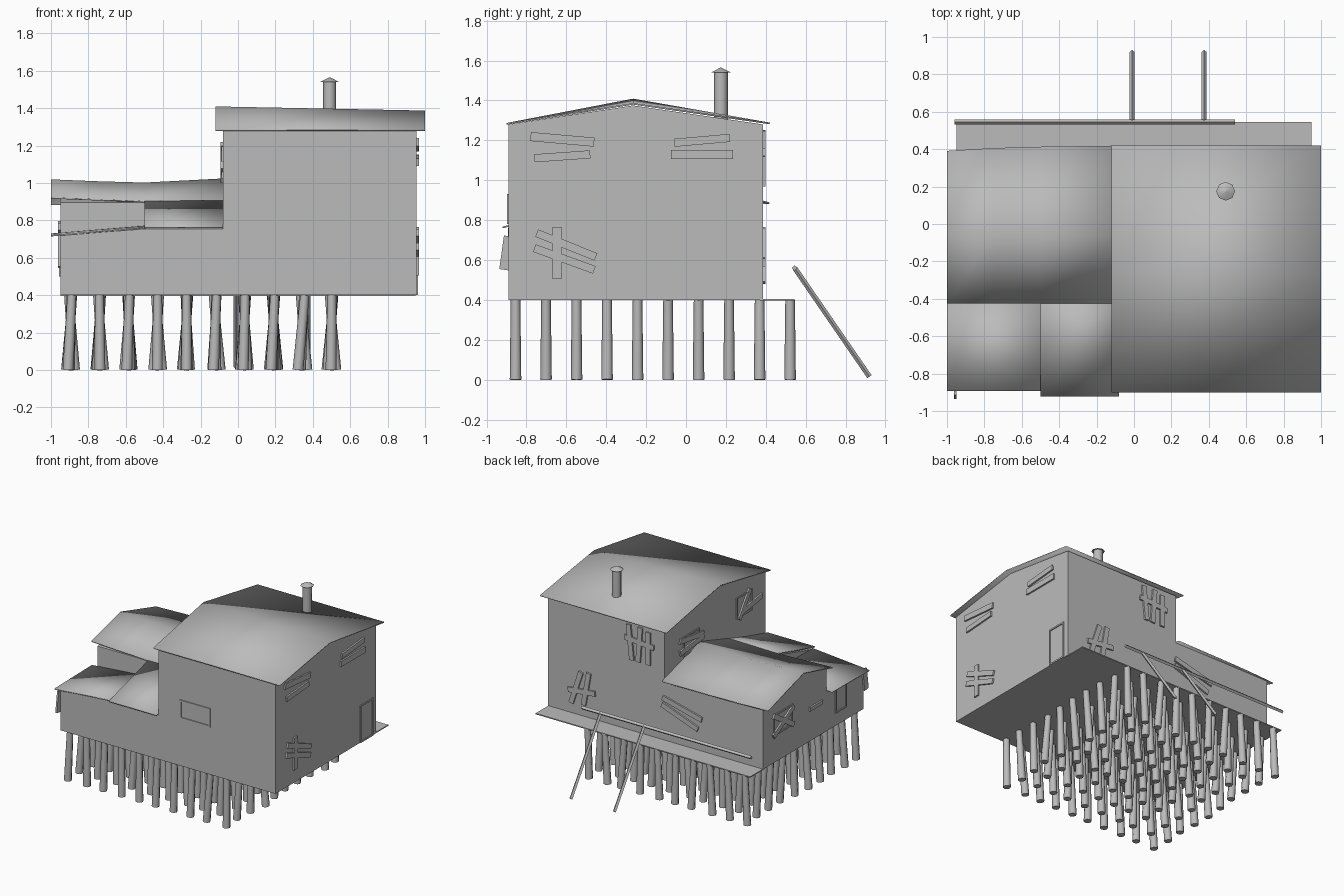
import bpy, bmesh, math, random
from mathutils import Matrix, Vector

random.seed(4)
if "Cube" in bpy.data.objects:
    bpy.data.objects.remove(bpy.data.objects["Cube"])

grey = bpy.data.materials.new("weathered_grey")
grey.use_nodes = True
COL = (0.5, 0.5, 0.5, 1)
grey.diffuse_color = COL
grey.node_tree.nodes["Principled BSDF"].inputs["Base Color"].default_value = COL


def finish(name, bm, smooth=False):
    bmesh.ops.recalc_face_normals(bm, faces=bm.faces)
    me = bpy.data.meshes.new(name)
    bm.to_mesh(me)
    bm.free()
    me.materials.append(grey)
    if smooth:
        me.shade_smooth()
    ob = bpy.data.objects.new(name, me)
    bpy.context.collection.objects.link(ob)
    return ob


def loft(name, sections, smooth=False, closed=True):
    """Bridge matching cross-sections; closed ones become capped solids."""
    bm = bmesh.new()
    rows = [[bm.verts.new(p) for p in s] for s in sections]
    n = len(rows[0])
    for a, b in zip(rows, rows[1:]):
        for i in range(n if closed else n - 1):
            j = (i + 1) % n
            bm.faces.new((a[i], a[j], b[j], b[i]))
    if closed:
        bm.faces.new(rows[0])
        bm.faces.new(rows[-1])
    return finish(name, bm, smooth)


def prism(name, x0, x1, profile):
    return loft(name, [[(x, y, z) for y, z in profile] for x in (x0, x1)])


def rod(name, a, b, r1, r2, sides=8):
    a, b = Vector(a), Vector(b)
    bm = bmesh.new()
    rot = (b - a).to_track_quat('Z', 'Y').to_matrix().to_4x4()
    bmesh.ops.create_cone(bm, cap_ends=True, segments=sides, radius1=r1, radius2=r2,
                          depth=(b - a).length,
                          matrix=Matrix.Translation((a + b) / 2) @ rot)
    ob = finish(name, bm, sides > 4)
    if sides > 4:
        bpy.context.view_layer.objects.active = ob
        bpy.ops.object.select_all(action='DESELECT')
        ob.select_set(True)
        bpy.ops.object.shade_smooth_by_angle(angle=math.radians(50))
    return ob


def board(name, wall, u, z, length, width, angle=0, thick=0.014):
    """Plank lying on a wall: wall = (axis, sign, position), u = place along the wall."""
    axis, sign, pos = wall
    n = Vector((sign, 0, 0)) if axis == 'x' else Vector((0, sign, 0))
    along = Vector((0, 1, 0)) if axis == 'x' else Vector((1, 0, 0))
    c = n * (sign * pos + thick / 2 - 0.001) + along * u + Vector((0, 0, z))
    t = math.radians(angle)
    up = Vector((0, 0, 1))
    d, w = along * math.cos(t) + up * math.sin(t), up * math.cos(t) - along * math.sin(t)
    m = Matrix((d * length, w * width, n * thick)).transposed().to_4x4()
    bm = bmesh.new()
    bmesh.ops.create_cube(bm, size=1, matrix=Matrix.Translation(c) @ m)
    return finish(name, bm)


def frame(name, wall, u, z, w, h, bar=0.012):
    for s in (-1, 1):
        board(name + "_side", wall, u + s * (w - bar) / 2, z, bar, h, thick=0.008)
        board(name + "_rail", wall, u, z + s * (h - bar) / 2, w, bar, thick=0.008)


# House bodies
prism("main_house", -0.08, 0.955,
      [(-0.89, 0.4), (0.385, 0.4), (0.385, 1.28), (-0.265, 1.375), (-0.89, 1.28)])
prism("side_wing", -0.95, -0.07,
      [(-0.42, 0.4), (0.385, 0.4), (0.385, 0.885), (-0.06, 0.99), (-0.42, 0.895)])
prism("lean_to", -0.5, -0.07, [(-0.89, 0.4), (-0.41, 0.4), (-0.41, 0.89), (-0.89, 0.755)])
loft("front_shed", [[(x, -0.89, 0.4), (x, -0.41, 0.4), (x, -0.41, t), (x, -0.89, t)]
                    for x, t in ((-0.95, 0.72), (-0.49, 0.755))])

# Main roof
def slab(name, sections, thick=0.008):
    ob = loft(name, sections, True, closed=False)
    mod = ob.modifiers.new("thickness", 'SOLIDIFY')
    mod.thickness, mod.offset = thick, 0
    bpy.context.view_layer.objects.active = ob
    bpy.ops.object.select_all(action='DESELECT')
    ob.select_set(True)
    bpy.ops.object.shade_smooth_by_angle(angle=math.radians(40))

slab("main_roof", [[(x, -0.9, 1.283), (x, -0.265, r), (x, 0.42, 1.285)]
                   for x, r in ((-0.12, 1.405), (1.0, 1.383))])

# Sagging roofs of the wing, lean-to and shed
slab("wing_roof", [[(x, -0.425, e), (x, -0.06, r), (x, b, 0.885)]
                   for x, r, e, b in ((-1.0, 1.015, 0.92, 0.39), (-0.75, 1.005, 0.91, 0.405),
                                      (-0.5, 0.998, 0.9, 0.412), (-0.08, 1.02, 0.905, 0.418))])
slab("lean_to_roof", [[(x, -0.92, 0.763), (x, -0.65, 0.835), (x, -0.42, e)]
                      for x, e in ((-0.5, 0.9), (-0.08, 0.905))])
slab("shed_roof", [[(x, -0.893, z), (x, -0.42, z + 0.008)]
                   for x, z in ((-1.0, 0.718), (-0.495, 0.76))])

# Chimney with conical cap
rod("chimney", (0.49, 0.175, 1.25), (0.49, 0.175, 1.54), 0.035, 0.035)
rod("chimney_cap", (0.49, 0.175, 1.54), (0.49, 0.175, 1.565), 0.05, 0.002)

# Rear walkway, broken handrail and leaning poles
prism("walkway", -0.95, 0.95, [(0.37, 0.396), (0.545, 0.396), (0.545, 0.404), (0.37, 0.404)])
rod("handrail", (-0.96, 0.545, 0.56), (0.54, 0.545, 0.56), 0.014, 0.014, 4)
for x in (-0.01, 0.375):
    rod("leaning_pole", (x, 0.92, 0.015), (x, 0.545, 0.56), 0.013, 0.013, 4)

# Stilts
for i in range(10):
    for j in range(10):
        x, y = -0.895 + i * 0.155, -0.855 + j * 0.153
        dx = random.uniform(-0.025, 0.025)
        rod("stilt", (x + dx, y, 0), (x - dx / 2, y, 0.4), 0.029, 0.024)

# Walls that carry details
right_wall, front_wall = ('x', 1, 0.955), ('y', -1, -0.89)
back_wall, upper_left = ('y', 1, 0.385), ('x', -1, -0.08)
wing_end = ('x', -1, -0.95)

# Door and windows
frame("door_frame", right_wall, 0.26, 0.55, 0.165, 0.3)
frame("front_window", front_wall, 0.245, 0.855, 0.27, 0.15)
frame("upper_left_window", upper_left, -0.62, 1.11, 0.2, 0.17)
frame("upper_back_window", upper_left, 0.05, 1.06, 0.2, 0.16)
frame("wing_window", wing_end, 0.13, 0.7, 0.24, 0.17)
frame("shed_window", wing_end, -0.6, 0.6, 0.14, 0.2)

# Planks nailed over the openings: wall, along, height, length, width, angle
planks = [
    (right_wall, -0.62, 1.205, 0.32, 0.045, -5), (right_wall, -0.62, 1.12, 0.28, 0.04, 4),
    (right_wall, 0.08, 1.13, 0.31, 0.045, 0), (right_wall, 0.08, 1.2, 0.28, 0.04, 5),
    (right_wall, -0.648, 0.635, 0.045, 0.26, 0), (right_wall, -0.6, 0.675, 0.32, 0.04, -22),
    (right_wall, -0.61, 0.605, 0.32, 0.04, -20),
    (back_wall, 0.22, 1.11, 0.04, 0.28, -6), (back_wall, 0.14, 1.11, 0.04, 0.28, 4),
    (back_wall, 0.06, 1.1, 0.04, 0.26, 0), (back_wall, 0.14, 1.13, 0.26, 0.04, 5),
    (back_wall, 0.7, 0.62, 0.04, 0.28, 18), (back_wall, 0.61, 0.63, 0.04, 0.27, 10),
    (back_wall, 0.65, 0.6, 0.24, 0.04, -6),
    (back_wall, -0.24, 0.7, 0.36, 0.04, 14), (back_wall, -0.22, 0.63, 0.34, 0.04, 20),
    (upper_left, 0.05, 1.1, 0.3, 0.04, 8), (upper_left, 0.05, 1.04, 0.3, 0.04, -6),
    (upper_left, -0.62, 1.11, 0.04, 0.24, 35), (upper_left, -0.72, 1.08, 0.24, 0.04, -8),
    (wing_end, 0.13, 0.7, 0.3, 0.04, 32), (wing_end, 0.13, 0.69, 0.3, 0.04, -30),
    (wing_end, -0.28, 0.66, 0.16, 0.03, 0), (wing_end, -0.9, 0.635, 0.05, 0.17, -8),
]
for wall, u, z, length, width, angle in planks:
    board("nailed_plank", wall, u, z, length, width, angle)
